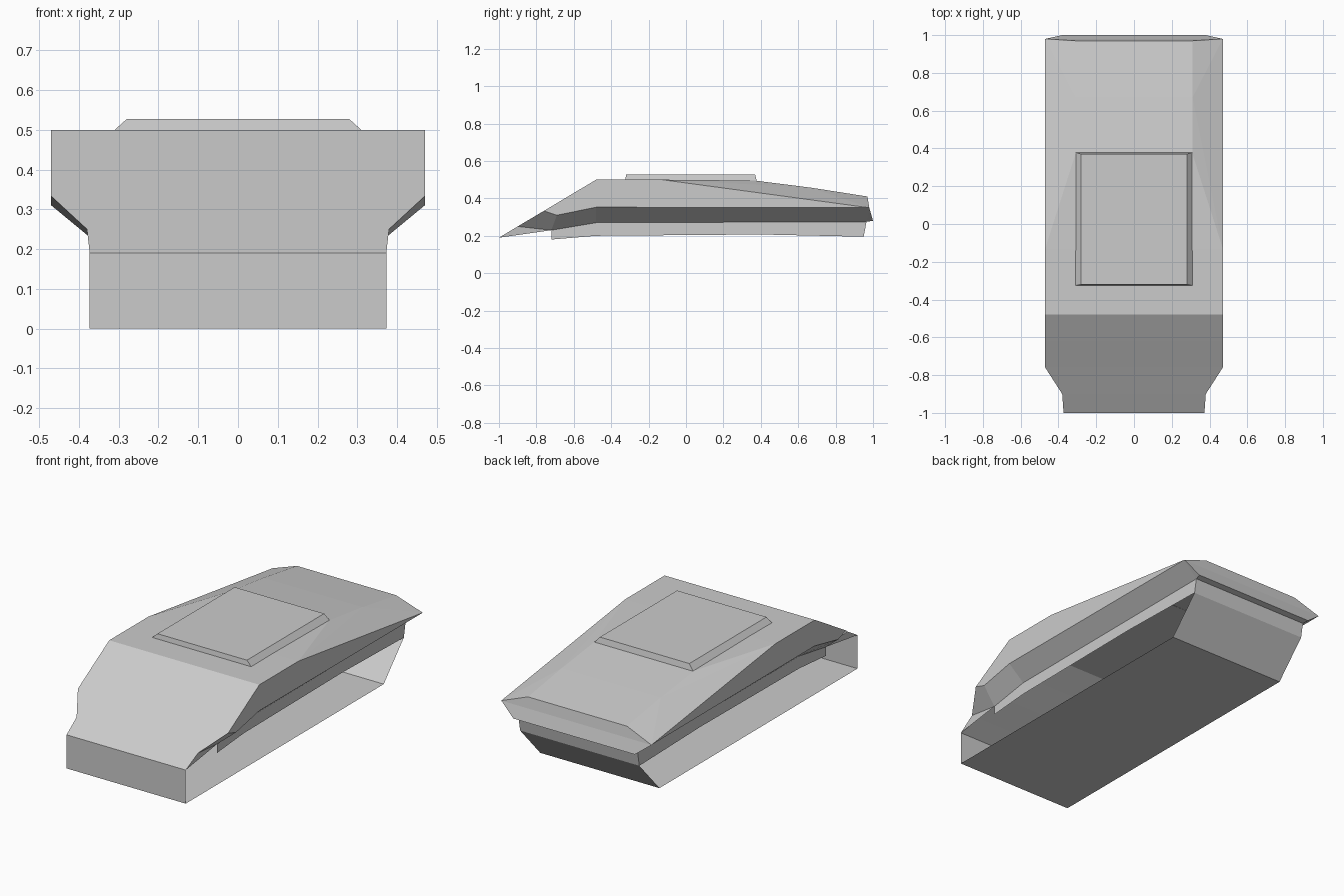
import bpy, bmesh
from mathutils import Vector

cube = bpy.data.objects.get("Cube")
if cube:
    bpy.data.objects.remove(cube, do_unlink=True)

# One flat grey for all plates
GREY = (0.6, 0.6, 0.6, 1)
grey = bpy.data.materials.new("plate_grey")
grey.use_nodes = True
grey.diffuse_color = GREY
grey.node_tree.nodes["Principled BSDF"].inputs["Base Color"].default_value = GREY


def mirror(p):
    return (-p[0], p[1], p[2])


def build(name, spans, panels, face_up):
    """Plates spanning the width along a path of left points, plus mirrored side panels."""
    bm = bmesh.new()

    def face(points):
        bm.faces.new([bm.verts.new(p) for p in points])

    for path in spans:
        for a, b in zip(path, path[1:]):
            face((a, b, mirror(b), mirror(a)))
    for panel in panels:
        face(panel)
        face([mirror(p) for p in panel])
    bmesh.ops.remove_doubles(bm, verts=bm.verts, dist=0.0005)
    bmesh.ops.recalc_face_normals(bm, faces=bm.faces)
    # Make the whole shell face outwards
    bm.normal_update()
    lead = max(bm.faces, key=lambda f: f.calc_area())
    if (lead.normal.z > 0) != face_up:
        bmesh.ops.reverse_faces(bm, faces=bm.faces)
    mesh = bpy.data.meshes.new(name)
    bm.to_mesh(mesh)
    bm.free()
    mesh.materials.append(grey)
    obj = bpy.data.objects.new(name, mesh)
    bpy.context.collection.objects.link(obj)
    return obj


# Half widths
WIDE, NARROW, ROOF = 0.47, 0.373, 0.31

# Nose plate outline, bottom to top
nose = (NARROW, -1, 0.19)
nose_neck = (0.38, -0.9, 0.25)
nose_cheek = (WIDE, -0.76, 0.333)
nose_side = (WIDE, -0.62, 0.417)
brow = (WIDE, -0.48, 0.5)

# Roof and its falling rear shoulders
shoulder = (WIDE, -0.13, 0.5)
roof_front = (ROOF, -0.13, 0.5)
roof_break = (ROOF, 0.37, 0.495)
roof_mid = (ROOF, 0.67, 0.457)
roof_end = (ROOF, 0.97, 0.41)
tail_corner = (WIDE, 0.98, 0.35)
tail_lip = (0.38, 1, 0.28)
tail_under = (NARROW, 0.965, 0.275)
tail_base = (NARROW, 0.95, 0.195)

# Sponson edge, underside and lower wall
edge_front = (WIDE, -0.69, 0.31)
edge_mid = (WIDE, -0.48, 0.353)
under_front = (NARROW, -0.72, 0.23)
under_mid = (NARROW, -0.48, 0.27)
wall_front = (NARROW, -0.72, 0.18)
wall_mid = (NARROW, -0.48, 0.2)
wall_rear = (NARROW, 0.4, 0.207)

build("upper_hull",
      spans=[[nose, nose_neck, nose_cheek, nose_side, brow, shoulder],
             [roof_front, roof_break, roof_mid, roof_end],
             [roof_end, tail_corner, tail_lip, tail_under, tail_base]],
      panels=[
          # rear shoulders
          (shoulder, roof_front, roof_break),
          (shoulder, roof_break, roof_mid),
          (shoulder, roof_mid, tail_corner),
          (roof_mid, roof_end, tail_corner),
          # upright sides
          (brow, nose_side, edge_front, edge_mid),
          (brow, edge_mid, tail_corner, shoulder),
          # cheeks below the nose plate
          (nose_side, nose_cheek, edge_front),
          (nose_cheek, nose_neck, under_front, edge_front),
          (nose_neck, nose, under_front),
          # sponson undersides
          (edge_front, under_front, under_mid, edge_mid),
          (edge_mid, under_mid, tail_under, tail_corner),
          (tail_corner, tail_under, tail_lip),
          # lower walls
          (under_front, wall_front, wall_mid, under_mid),
          (under_mid, wall_mid, wall_rear, tail_under),
          (wall_rear, tail_base, tail_under),
      ], face_up=True)

# Open-sided tub: front plate, floor and sloped rear plate
build("lower_tub",
      spans=[[nose, (NARROW, -1, 0), (NARROW, 0.77, 0), tail_base]],
      panels=[], face_up=False)

# Raised roof hatch with bevelled sides
TOP = 0.28
hatch_path = [(ROOF, -0.325, 0.5), (TOP, -0.32, 0.527),
              (TOP, 0.37, 0.527), (ROOF, 0.378, 0.493)]
build("roof_hatch", spans=[hatch_path], panels=[hatch_path], face_up=True)
